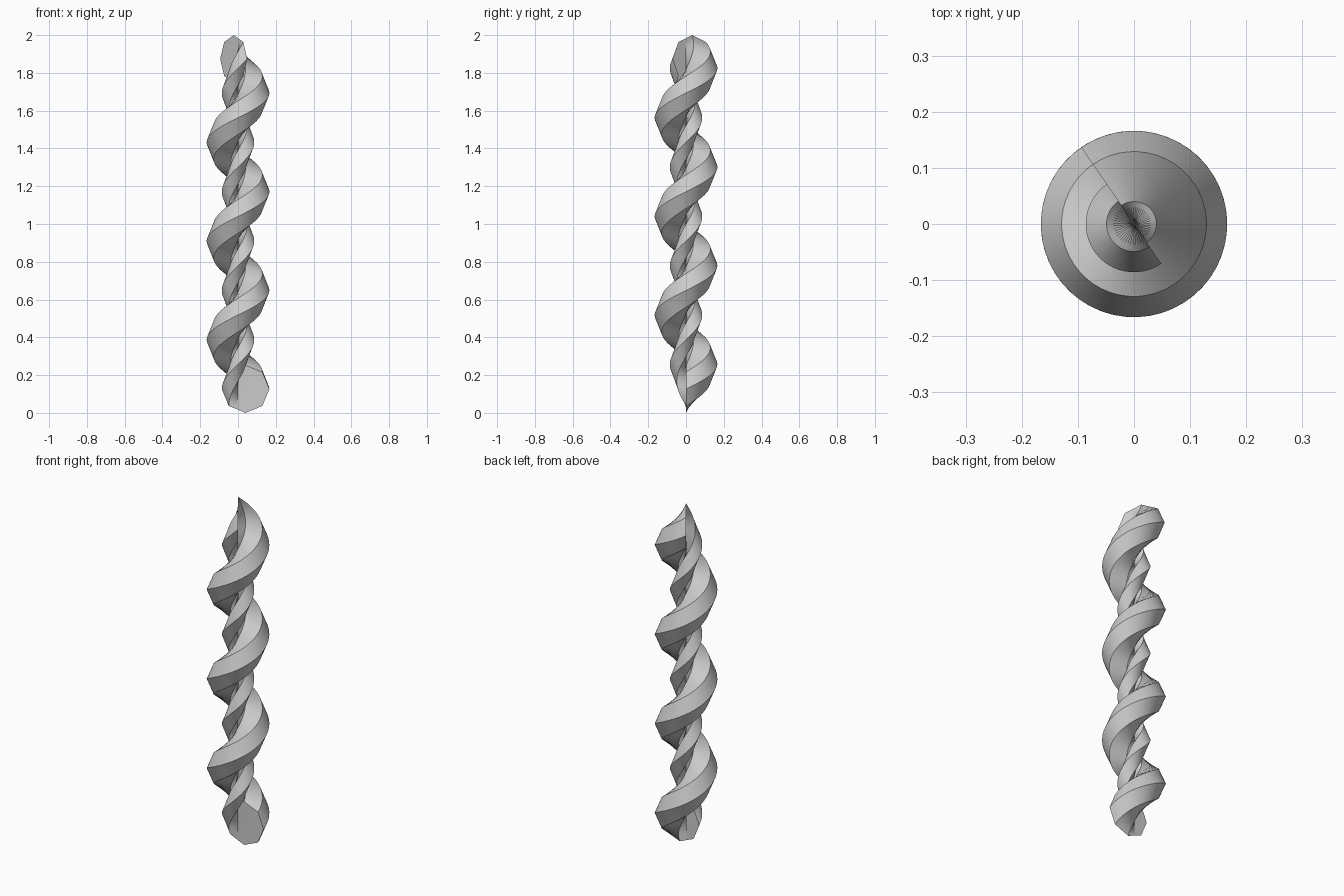
import bpy, bmesh
from math import sin, cos, pi, radians

if "Cube" in bpy.data.objects:
    bpy.data.objects.remove(bpy.data.objects["Cube"])

SIDES, RADIUS, OFFSET = 8, 0.126, 0.04     # octagon profile, slightly off the axis
STEPS, TURN = 160, radians(3 * 360 + 124.6)
RISE = 2 - 2 * RADIUS

# Octagonal profile swept up the z axis as a screw
bm = bmesh.new()
rings = []
for i in range(STEPS + 1):
    t = i / STEPS
    a = TURN * t
    ring = []
    for k in range(SIDES):
        p = 2 * pi * k / SIDES
        r = OFFSET + RADIUS * cos(p)
        z = RADIUS + RADIUS * sin(p) + RISE * t
        ring.append(bm.verts.new((r * cos(a), r * sin(a), z)))
    rings.append(ring)

for lo, hi in zip(rings, rings[1:]):
    for k in range(SIDES):
        n = (k + 1) % SIDES
        bm.faces.new((lo[k], hi[k], hi[n], lo[n]))

# Flat end caps
bm.faces.new(rings[0])
bm.faces.new(rings[-1][::-1])

mesh = bpy.data.meshes.new("twisted_screw")
bm.to_mesh(mesh)
bm.free()
obj = bpy.data.objects.new("twisted_screw", mesh)
bpy.context.collection.objects.link(obj)

# Smooth along the helix, sharp along the profile corners
bpy.context.view_layer.objects.active = obj
obj.select_set(True)
bpy.ops.object.shade_smooth_by_angle(angle=radians(30))
